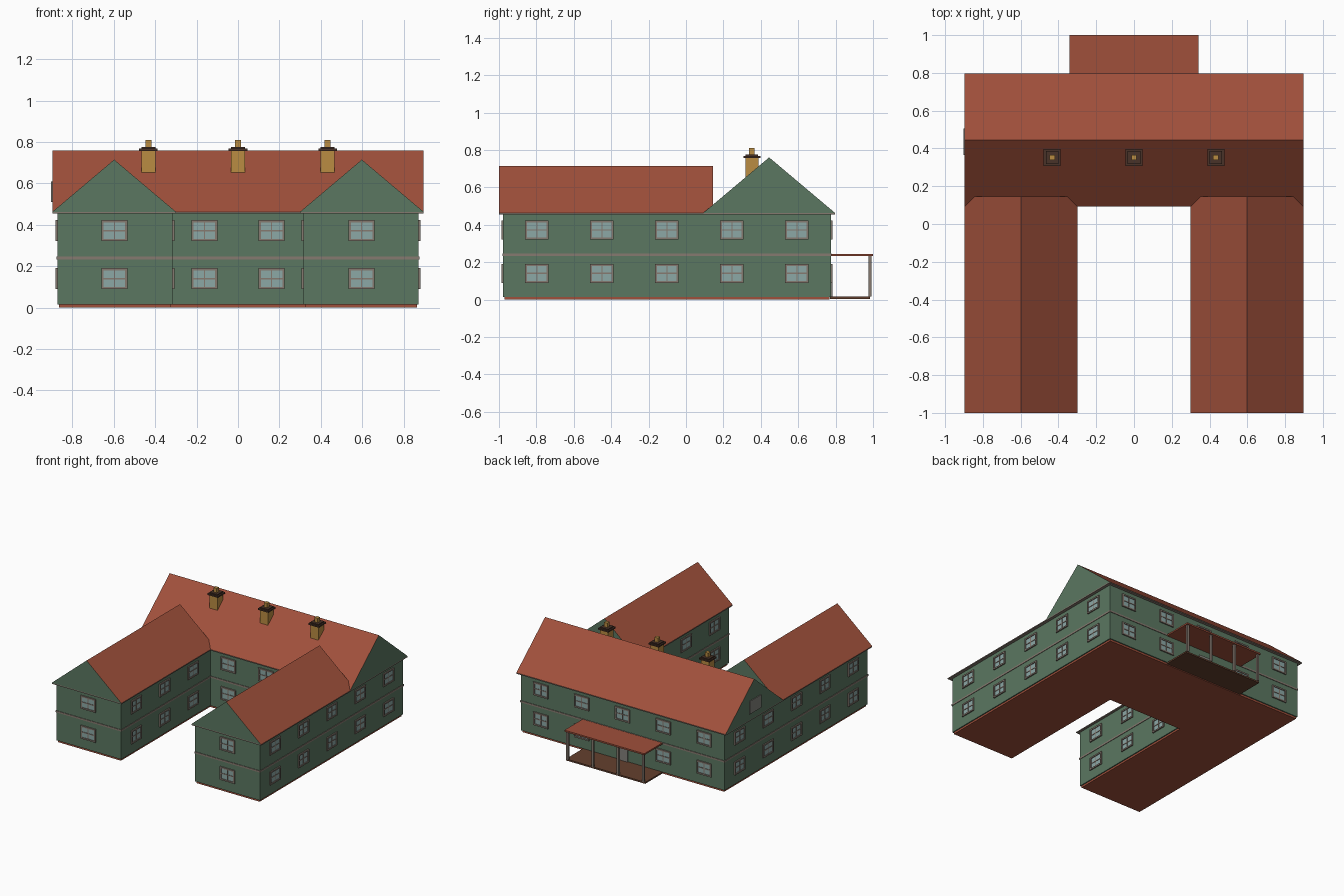
import bpy, bmesh
from mathutils import Vector

if "Cube" in bpy.data.objects:
    bpy.data.objects.remove(bpy.data.objects["Cube"])


def lin(c):
    c /= 255
    return c / 12.92 if c <= 0.04045 else ((c + 0.055) / 1.055) ** 2.4


def mat(name, r, g, b):
    m = bpy.data.materials.new(name)
    m.diffuse_color = (lin(r), lin(g), lin(b), 1)
    m.use_nodes = True
    m.node_tree.nodes["Principled BSDF"].inputs["Base Color"].default_value = m.diffuse_color
    return m


GREEN = mat("wall_green", 91, 119, 97)
RED = mat("roof_red", 160, 80, 59)
TRIM = mat("trim_taupe", 134, 122, 112)
GLASS = mat("window_glass", 140, 168, 166)
MUSTARD = mat("chimney_mustard", 186, 140, 66)
DARK = mat("chimney_cap_dark", 72, 50, 40)
DECK = mat("deck_brown", 100, 64, 46)
GREY = mat("door_grey", 130, 128, 122)


def finish(name, bm, *mats):
    bmesh.ops.recalc_face_normals(bm, faces=bm.faces)
    me = bpy.data.meshes.new(name)
    bm.to_mesh(me)
    bm.free()
    for m in mats:
        me.materials.append(m)
    ob = bpy.data.objects.new(name, me)
    bpy.context.collection.objects.link(ob)
    return ob


def add_box(bm, a, b):
    """Box between two opposite corners."""
    a, b = Vector(a), Vector(b)
    vs = bmesh.ops.create_cube(bm, size=1)["verts"]
    for v in vs:
        v.co = Vector([(a[i] + b[i]) / 2 + v.co[i] * abs(b[i] - a[i]) for i in range(3)])


def boxes(name, m, *pairs):
    bm = bmesh.new()
    for a, b in pairs:
        add_box(bm, a, b)
    return finish(name, bm, m)


def u_shape(name, m, z0, z1, g):
    """U-shaped plan: main block and two wings, grown outward by g."""
    pts = [(-.873 - g, -.978 - g), (-.317 + g, -.978 - g), (-.317 + g, .115 - g), (.317 - g, .115 - g),
           (.317 - g, -.978 - g), (.873 + g, -.978 - g), (.873 + g, .775 + g), (-.873 - g, .775 + g)]
    bm = bmesh.new()
    f = bm.faces.new([bm.verts.new((x, y, z0)) for x, y in pts])
    top = bmesh.ops.extrude_face_region(bm, geom=[f])["geom"]
    for v in top:
        if isinstance(v, bmesh.types.BMVert):
            v.co.z = z1
    return finish(name, bm, m)


def roof(name, p, q, axis, z0, z1):
    """Gabled roof over the rectangle p-q, ridge along axis, green gable ends."""
    bm = bmesh.new()
    o = 1 - axis
    ends = []
    for t in (p[axis], q[axis]):
        ring = []
        for s, z in ((p[o], z0), (q[o], z0), ((p[o] + q[o]) / 2, z1)):
            co = [0, 0, z]
            co[axis], co[o] = t, s
            ring.append(bm.verts.new(co))
        ends.append(ring)
        bm.faces.new(ring)
    for i in range(3):
        j = (i + 1) % 3
        bm.faces.new((ends[0][i], ends[0][j], ends[1][j], ends[1][i]))
    ob = finish(name, bm, RED, GREEN)
    for f in ob.data.polygons:
        f.material_index = 1 if abs(f.normal[axis]) > .9 else 0
    # thin eaves board below the roof
    boxes(name + "_eaves", TRIM, ((p[0], p[1], z0 - .008), (q[0], q[1], z0)))


# walls, base and storey band
u_shape("base_slab", RED, 0, .015, -.008)
u_shape("walls", GREEN, .015, .458, 0)
u_shape("storey_band", TRIM, .233, .246, .004)

# roofs
roof("main_roof", (-.897, .092), (.897, .797), 0, .463, .76)
for side, name in ((-1, "left"), (1, "right")):
    xs = sorted((side * .897, side * .3))
    roof(name + "_wing_roof", (xs[0], -1), (xs[1], .145), 1, .463, .715)

# windows: frames, bars and panes gathered from all walls
frames, panes = bmesh.new(), bmesh.new()


def window(axis, wall, sign, t, z):
    """Window in the wall plane axis = wall, facing sign, centred at t, z."""
    def part(bm, t0, t1, z0, z1, d):
        a, b = [0, 0, z + z0], [0, 0, z + z1]
        a[axis], b[axis] = wall - sign * .002, wall + sign * d
        a[1 - axis], b[1 - axis] = t + t0, t + t1
        add_box(bm, a, b)
    w, h, k = .063, .051, .011
    part(panes, -w + k, w - k, -h + k, h - k, .003)
    for s in (-1, 1):
        part(frames, s * (w - k), s * w, -h, h, .009)
        part(frames, -w + k, w - k, s * (h - k), s * h, .009)
    part(frames, -.0035, .0035, -h + k, h - k, .006)
    part(frames, -w + k, w - k, -.0035, .0035, .006)


for z in (.14, .372):
    for s in (-1, 1):
        window(1, -.978, -1, s * .597, z)
        window(1, .115, -1, s * .162, z)
        for i in range(5):
            window(0, s * .873, s, -.797 + i * .3475, z)
        for i in range(3):
            window(0, s * .317, -s, -.797 + i * .3475, z)
    for x in (-.7, -.35, 0, .35, .7):
        if x or z > .3:
            window(1, .775, 1, x, z)
finish("window_frames", frames, TRIM)
finish("window_panes", panes, GLASS)

# attic hatch on the left gable
boxes("attic_hatch", GREY, ((-.903, .365, .51), (-.895, .505, .61)))

# chimneys
body, cap, pot = bmesh.new(), bmesh.new(), bmesh.new()
for x in (-.433, 0, .433):
    y = .352
    add_box(body, (x - .034, y - .034, .56), (x + .034, y + .036, .757))
    add_box(cap, (x - .045, y - .045, .757), (x + .045, y + .045, .768))
    add_box(cap, (x - .034, y - .034, .768), (x + .034, y + .034, .776))
    add_box(pot, (x - .014, y - .014, .776), (x + .014, y + .014, .81))
finish("chimney_bodies", body, MUSTARD)
finish("chimney_caps", cap, DARK)
finish("chimney_pots", pot, MUSTARD)

# back porch
boxes("porch_deck", DECK, ((-.34, .77, .004), (.34, .985, .016)))
boxes("porch_roof", RED, ((-.342, .77, .232), (.342, 1, .244)))
boxes("porch_posts", TRIM, *[((x - .008, .976, .016), (x + .008, .992, .232))
                             for x in (-.325, -.108, .108, .325)])
boxes("porch_door", GREY, ((-.045, .77, .016), (.045, .783, .185)))
